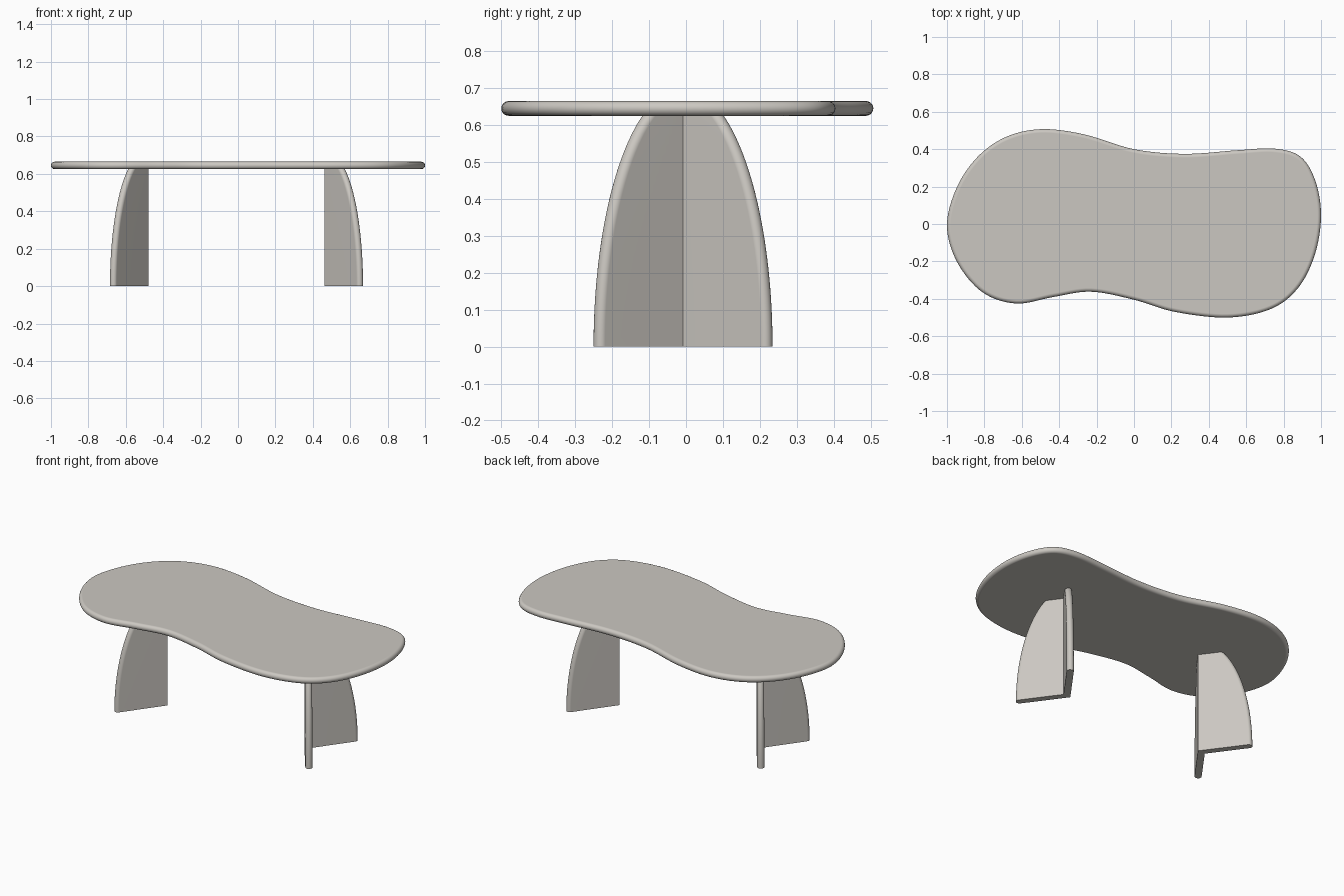
import bpy, bmesh, math
from mathutils import Vector

if "Cube" in bpy.data.objects:
    bpy.data.objects.remove(bpy.data.objects["Cube"])

# Single warm grey colour
mat = bpy.data.materials.new("warm grey")
mat.diffuse_color = (0.60, 0.575, 0.535, 1)
mat.use_nodes = True
mat.node_tree.nodes["Principled BSDF"].inputs["Base Color"].default_value = mat.diffuse_color


def loft(name, rings):
    """Skin a stack of closed rings, cap both ends, shade smooth with sharp corners."""
    bm = bmesh.new()
    vs = [[bm.verts.new(p) for p in ring] for ring in rings]
    n = len(vs[0])
    for a, b in zip(vs, vs[1:]):
        for i in range(n):
            j = (i + 1) % n
            bm.faces.new((a[i], a[j], b[j], b[i]))
    bm.faces.new(vs[0][::-1])
    bm.faces.new(vs[-1])
    bmesh.ops.recalc_face_normals(bm, faces=bm.faces)
    me = bpy.data.meshes.new(name)
    bm.to_mesh(me)
    bm.free()
    me.materials.append(mat)
    ob = bpy.data.objects.new(name, me)
    bpy.context.collection.objects.link(ob)
    bpy.ops.object.select_all(action='DESELECT')
    ob.select_set(True)
    bpy.context.view_layer.objects.active = ob
    bpy.ops.object.shade_smooth_by_angle(angle=math.radians(35))
    mod = ob.modifiers.new("flat panels", 'WEIGHTED_NORMAL')
    mod.keep_sharp = True
    return ob


def closed_spline(pts, steps):
    """Catmull-Rom curve through a closed loop of points."""
    out, n = [], len(pts)
    for i in range(n):
        p0, p1, p2, p3 = (Vector(pts[(i + k) % n]) for k in (-1, 0, 1, 2))
        for s in range(steps):
            t = s / steps
            out.append(0.5 * (2 * p1 + (p2 - p0) * t
                              + (2 * p0 - 5 * p1 + 4 * p2 - p3) * t ** 2
                              + (3 * p1 - p0 - 3 * p2 + p3) * t ** 3))
    return out


# Tabletop: free-form outline with a fully rounded rim
outline = closed_spline([
    (-1, -.01), (-.95, .19), (-.84, .355), (-.69, .463), (-.5, .507), (-.27, .48),
    (0, .4), (.27, .375), (.55, .394), (.75, .403), (.89, .36), (.97, .23),
    (1, .04), (.965, -.17), (.875, -.345), (.73, -.455), (.5, -.5), (.22, -.47),
    (0, -.405), (-.23, -.362), (-.43, -.39), (-.63, -.425), (-.81, -.365),
    (-.945, -.205)], 8)
R, MID = 0.02, 0.645
inward = []
for i in range(len(outline)):
    t = (outline[(i + 1) % len(outline)] - outline[i - 1]).normalized()
    inward.append(Vector((t.y, -t.x)))
rings = []
for k in range(11):
    a = math.pi * (k / 10 - 0.5)
    inset, z = R * (1 - math.cos(a)), MID + R * math.sin(a)
    rings.append([(*(p + d * inset), z) for p, d in zip(outline, inward)])
loft("tabletop", rings)

# Legs: two upright panels meeting in a V, outer edges following an ellipse
ANGLE = math.radians(53.9)
C, S = math.cos(ANGLE), math.sin(ANGLE)
LENGTH, ARCH, TOP = 0.2955, 0.70, 0.63


def leg(name, side):
    rings = []
    for k in range(25):
        z = TOP * k / 24
        f = math.sqrt(1 - (z / ARCH) ** 2)
        length = LENGTH * f
        slope = LENGTH * z / (ARCH ** 2 * f)
        r = R * math.sqrt(1 + slope ** 2)      # keeps the edge round across the slope
        wing = []
        for j in range(9):
            a = math.pi * j / 8
            u, n = length - r + r * math.sin(a), R * math.cos(a)
            wing.append((u * C + n * S, u * S - n * C))
        section = ([(R / S, 0)] + wing + [(-R / S, 0)]
                   + [(x, -y) for x, y in reversed(wing)])
        rings.append([(side * (x + 0.4945) - 0.008, y - 0.008, z) for x, y in section])
    return loft(name, rings)


leg("right_leg", 1)
leg("left_leg", -1)
